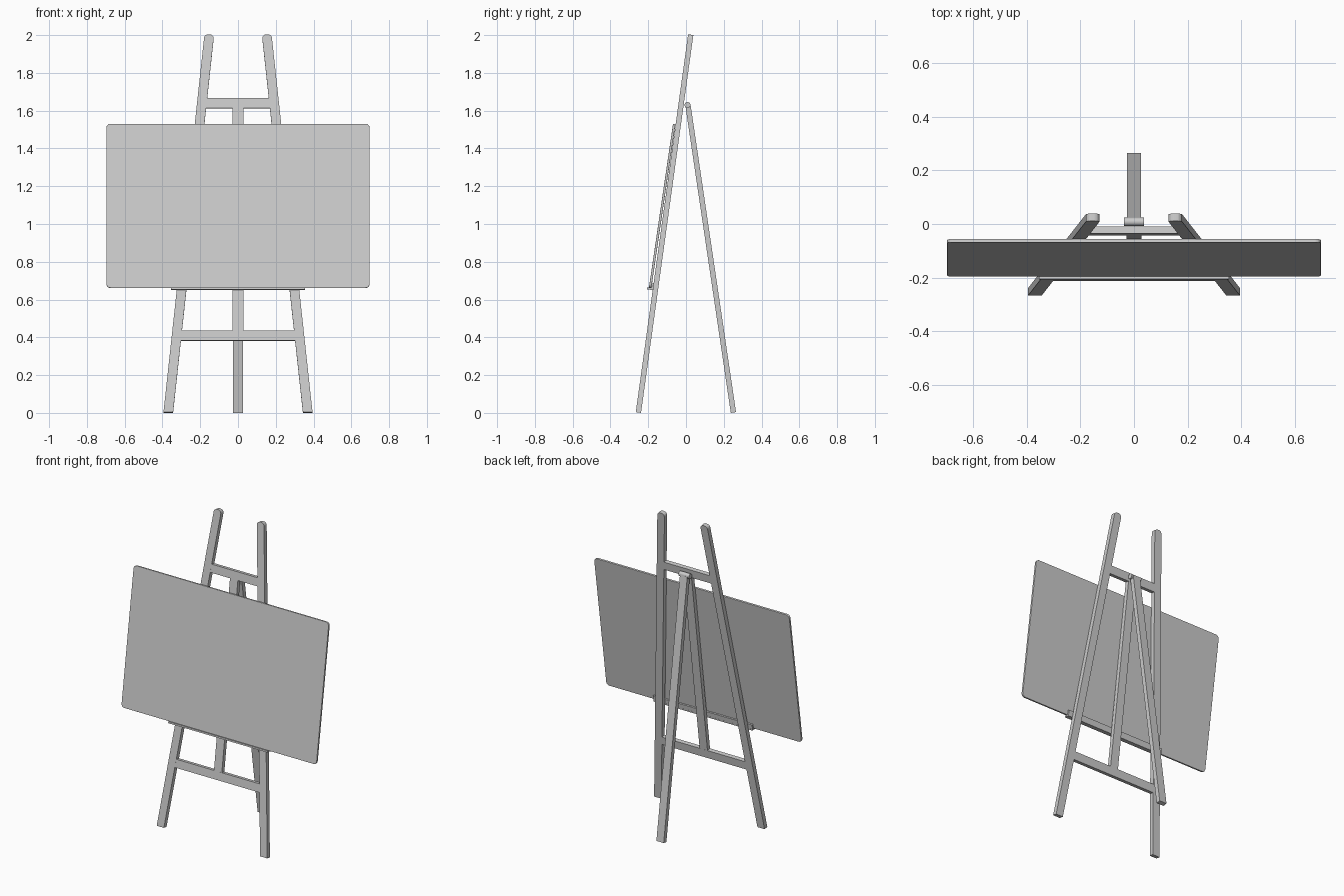
import bpy, bmesh
from math import atan2, tan, sin, cos, pi
from mathutils import Vector

if "Cube" in bpy.data.objects:
    bpy.data.objects.remove(bpy.data.objects["Cube"])


def fillet(pts, radii, seg=6):
    """Round each corner of a 2D polygon by its radius (0 keeps it sharp)."""
    out = []
    for i, r in enumerate(radii):
        p = Vector(pts[i])
        if r == 0:
            out.append(p)
            continue
        a = (Vector(pts[i - 1]) - p).normalized()
        b = (Vector(pts[(i + 1) % len(pts)]) - p).normalized()
        half = a.angle(b) / 2
        c = p + (a + b).normalized() * r / sin(half)
        s, e = p + a * r / tan(half) - c, p + b * r / tan(half) - c
        sweep = pi - 2 * half
        for k in range(seg + 1):
            t = k / seg
            out.append(c + (s * sin((1 - t) * sweep) + e * sin(t * sweep)) / sin(sweep))
    return out


def prism(name, pts, depth, origin, tilt, offset=0.0):
    """Extrude an x/height profile in y, then lean it about x at its origin."""
    bm = bmesh.new()
    front = [bm.verts.new((p[0], offset - depth / 2, p[1])) for p in pts]
    face = bm.faces.new(front)
    res = bmesh.ops.extrude_face_region(bm, geom=[face])
    moved = [g for g in res["geom"] if isinstance(g, bmesh.types.BMVert)]
    bmesh.ops.translate(bm, vec=(0, depth, 0), verts=moved)
    bmesh.ops.recalc_face_normals(bm, faces=bm.faces)
    me = bpy.data.meshes.new(name)
    bm.to_mesh(me)
    bm.free()
    ob = bpy.data.objects.new(name, me)
    ob.location = origin
    ob.rotation_euler.x = tilt
    bpy.context.collection.objects.link(ob)
    return ob


def rect(w, z0, z1):
    return [(-w, z0), (w, z0), (w, z1), (-w, z1)]


# Leaning front frame
T = 0.028
ORIGIN = (0, -0.252, 0.002)
LEAN = -atan2(0.277, 2.0)
K = 1 / cos(LEAN)
TOP = 2.0 * K


def leg_x(z):
    return 0.369 - 0.1085 * z / K


for side, name in ((1, "front_leg_right"), (-1, "front_leg_left")):
    h = 0.0255
    pts = [(side * (leg_x(0) - h), 0), (side * (leg_x(0) + h), 0),
           (side * (leg_x(TOP) + h), TOP), (side * (leg_x(TOP) - h), TOP)]
    prism(name, fillet(pts, (0, 0, 0.021, 0.021)), T, ORIGIN, LEAN)

# Crossbars and centre post between the legs
for name, z0, z1 in (("lower_crossbar", 0.38, 0.432), ("upper_crossbar", 1.61, 1.662)):
    z0, z1 = z0 * K, z1 * K
    a, b = leg_x(z0) - 0.02, leg_x(z1) - 0.02
    prism(name, [(-a, z0), (a, z0), (b, z1), (-b, z1)], T - 0.001, ORIGIN, LEAN)
prism("centre_post", rect(0.028, 0.425 * K, 1.615 * K), T - 0.002, ORIGIN, LEAN)

# Rear leg with hinge barrel
prism("rear_leg", rect(0.026, 0, 1.644), T, (0, 0.251, 0.002), atan2(0.241, 1.63))
bpy.ops.mesh.primitive_cylinder_add(vertices=24, radius=0.016, depth=0.074,
                                    location=(0, 0.008, 1.63), rotation=(0, pi / 2, 0))
hinge = bpy.context.object
hinge.name = "hinge"
bpy.ops.object.shade_smooth_by_angle()

# Board with rounded corners
B_ORIGIN = (0, -0.19, 0.661)
B_LEAN = -atan2(0.128, 0.87)
board = prism("board", fillet(rect(0.697, 0, 0.878), (0.022,) * 4), 0.013, B_ORIGIN, B_LEAN)
bev = board.modifiers.new("soft_edge", "BEVEL")
bev.width = 0.002
bev.segments = 2

# Ledge: shelf under the board and a strip behind it
prism("ledge_shelf", rect(0.354, -0.009, 0.001), 0.034, B_ORIGIN, B_LEAN, 0.001)
prism("ledge_back", rect(0.354, -0.009, 0.03), 0.010, B_ORIGIN, B_LEAN, 0.0125)
